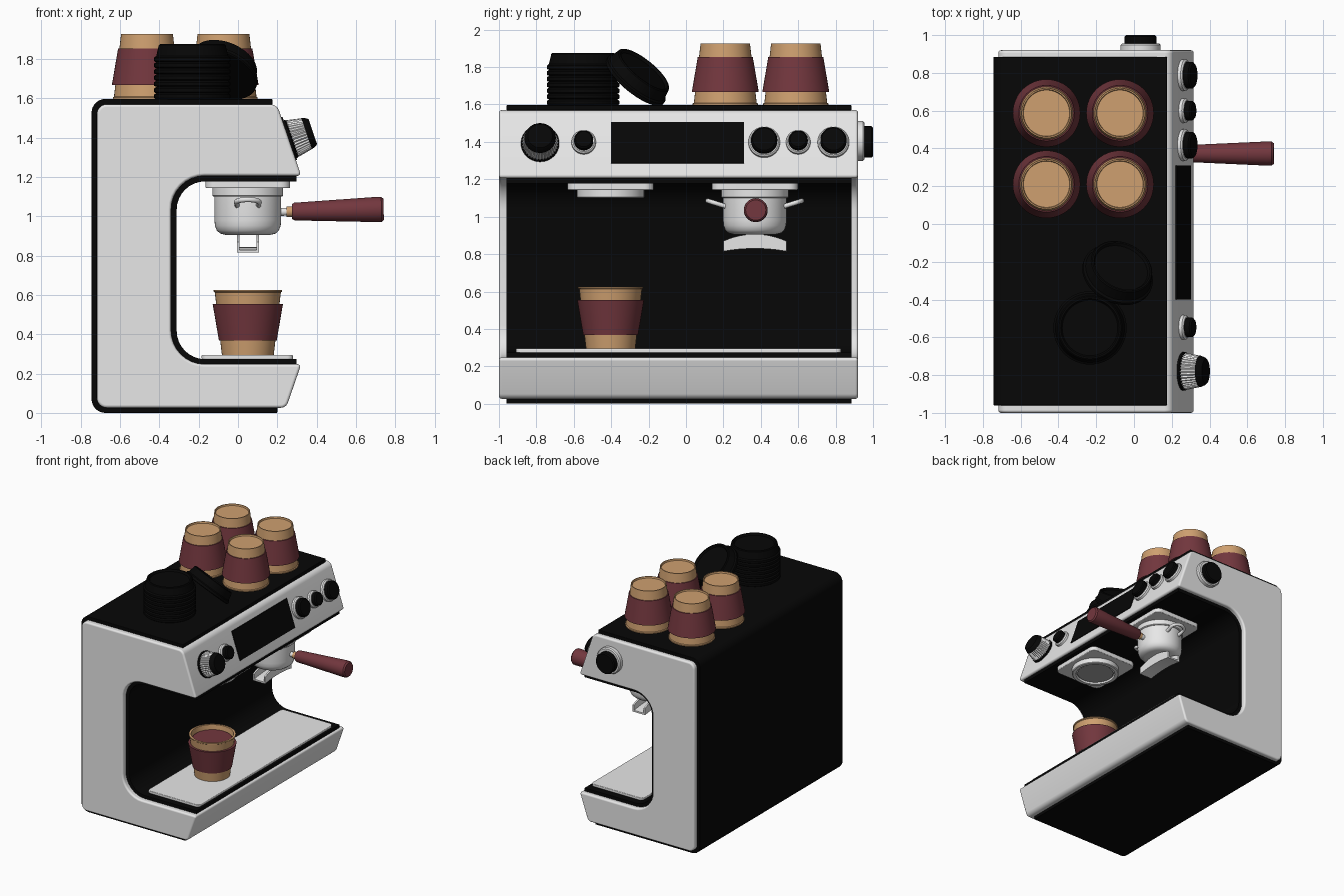
import bpy, bmesh, math
from mathutils import Vector

cube = bpy.data.objects.get("Cube")
if cube:
    bpy.data.objects.remove(cube)


def material(name, rgb):
    m = bpy.data.materials.new(name)
    m.use_nodes = True
    m.diffuse_color = (*rgb, 1)
    m.node_tree.nodes["Principled BSDF"].inputs["Base Color"].default_value = (*rgb, 1)
    return m


WHITE = material("white_enamel", (0.8, 0.8, 0.8))
BLACK = material("black", (0.002, 0.002, 0.002))
MAROON = material("maroon", (0.17, 0.038, 0.048))
TAN = material("tan_card", (0.62, 0.35, 0.16))
STEEL = material("grey_mesh", (0.4, 0.4, 0.4))
UP = Vector((0, 0, 1))


def finish(name, bm, mat, bevel=0, segments=3):
    bmesh.ops.recalc_face_normals(bm, faces=bm.faces)
    me = bpy.data.meshes.new(name)
    bm.to_mesh(me)
    bm.free()
    me.materials.append(mat)
    ob = bpy.data.objects.new(name, me)
    bpy.context.collection.objects.link(ob)
    bpy.ops.object.select_all(action="DESELECT")
    ob.select_set(True)
    bpy.context.view_layer.objects.active = ob
    bpy.ops.object.shade_smooth_by_angle(angle=math.radians(32))
    if bevel:
        b = ob.modifiers.new("bevel", "BEVEL")
        b.width, b.segments, b.harden_normals = bevel, segments, True
        b.limit_method, b.angle_limit = "ANGLE", math.radians(32)
    return ob


def fillet(points, steps=8):
    """Round each (a, b, radius) corner of a closed outline."""
    out = []
    for i, (a, b, r) in enumerate(points):
        p = Vector((a, b))
        if not r:
            out.append(p)
            continue
        u = (Vector(points[i - 1][:2]) - p).normalized()
        v = (Vector(points[(i + 1) % len(points)][:2]) - p).normalized()
        half = u.angle(v) / 2
        c = p + (u + v).normalized() * (r / math.sin(half))
        s, e = p + u * (r / math.tan(half)) - c, p + v * (r / math.tan(half)) - c
        for k in range(steps + 1):
            out.append(c + s.slerp(e, k / steps).normalized() * r)
    return out


def extrude(name, outline, lo, hi, mat, axis="y", bevel=0):
    """Sweep an outline along y (outline is x, z) or z (outline is x, y)."""
    bm = bmesh.new()
    place = (lambda p, t: (p[0], t, p[1])) if axis == "y" else (lambda p, t: (p[0], p[1], t))
    f = bm.faces.new([bm.verts.new(place(p, lo)) for p in outline])
    g = bmesh.ops.extrude_face_region(bm, geom=[f], use_keep_orig=True)["geom"]
    vec = Vector(place((0, 0), hi - lo))
    bmesh.ops.translate(bm, verts=[v for v in g if isinstance(v, bmesh.types.BMVert)], vec=vec)
    return finish(name, bm, mat, bevel)


def slab(name, x0, x1, y0, y1, z0, z1, r, mat, bevel=0.006):
    outline = fillet([(x0, y0, r), (x1, y0, r), (x1, y1, r), (x0, y1, r)])
    return extrude(name, outline, z0, z1, mat, "z", bevel)


def lathe(name, profile, mat, loc=(0, 0, 0), axis=UP, n=48, rib=0):
    """Revolve (radius, height) points about an axis; rib notches every other step."""
    bm = bmesh.new()
    rings = []
    for r, h in profile:
        if r == 0:
            rings.append([bm.verts.new((0, 0, h))] * n)
            continue
        ring = []
        for i in range(n):
            a, q = math.tau * i / n, r * (1 - rib * (i % 2))
            ring.append(bm.verts.new((q * math.cos(a), q * math.sin(a), h)))
        rings.append(ring)
    if profile[0][0]:
        rings.append(rings[0])
    for A, B in zip(rings, rings[1:]):
        for i in range(n):
            j = (i + 1) % n
            quad = list(dict.fromkeys((A[i], A[j], B[j], B[i])))
            if len(quad) > 2:
                bm.faces.new(quad)
    ob = finish(name, bm, mat)
    ob.location = loc
    ob.rotation_mode = "QUATERNION"
    ob.rotation_quaternion = Vector(axis).to_track_quat("Z", "Y")
    return ob


def disc(name, r, h, mat, loc, axis=UP, top=None, base=0, **kw):
    t, c = top or r, 0.008
    return lathe(name, [(0, base), (r, base), (t, h - c), (t - c, h), (0, h)], mat, loc, axis, **kw)


# C-shaped body
body = fillet([(-0.718, 0.026, 0.05), (0.245, 0.026, 0.04), (0.322, 0.248, 0.015), (-0.34, 0.248, 0.17),
               (-0.34, 1.206, 0.17), (0.322, 1.206, 0.015), (0.198, 1.57, 0.05), (-0.718, 1.57, 0.05)])
extrude("body_shell", body, -1.0, 0.92, WHITE, bevel=0.02)

# Black wraps around the outside and inside the cavity
outer = fillet([(0.2, 0, 0), (0.2, 0.028, 0), (-0.717, 0.028, 0.05), (-0.717, 1.568, 0.05),
                (0.175, 1.568, 0), (0.175, 1.597, 0), (-0.745, 1.597, 0.07), (-0.745, 0, 0.07)])
extrude("outer_wrap", outer, -0.96, 0.885, BLACK, bevel=0.005)
inner = fillet([(0.297, 0.246, 0), (0.297, 0.273, 0), (-0.312, 0.273, 0.145), (-0.312, 1.178, 0.145),
                (0.297, 1.178, 0), (0.297, 1.208, 0), (-0.342, 1.208, 0.172), (-0.342, 0.246, 0.172)])
extrude("cavity_liner", inner, -0.96, 0.885, BLACK)
slab("drip_tray", -0.185, 0.28, -0.91, 0.83, 0.272, 0.295, 0.03, WHITE)

# Control panel on the sloping front
slope = Vector((0.364, 0, 0.124)).normalized()


def on_panel(y, z):
    return (0.322 - (z - 1.206) * 0.124 / 0.364, y, z)


for label, y, r in (("small_left", -0.547, 0.065), ("large_inner", 0.418, 0.084),
                    ("small_right", 0.6, 0.065), ("large_outer", 0.788, 0.084)):
    disc(label + "_ring", r, 0.025, WHITE, on_panel(y, 1.395), slope, base=-0.01)
    disc(label + "_button", r - 0.014, 0.062, BLACK, on_panel(y, 1.395), slope)
dial = on_panel(-0.78, 1.39)
disc("dial_base", 0.102, 0.02, BLACK, dial, slope, base=-0.01)
lathe("dial_grip", [(0, 0), (0.1, 0.01), (0.082, 0.1), (0, 0.1)], WHITE, dial, slope, n=72, rib=0.06)
disc("dial_cap", 0.084, 0.128, BLACK, dial, slope, top=0.074, base=0.095)
z0, z1 = 1.284, 1.504
x0, x1 = on_panel(0, z0)[0], on_panel(0, z1)[0]
screen = [(x0 - 0.01, z0), (x0 + 0.006, z0 + 0.002), (x1 + 0.006, z1 + 0.002), (x1 - 0.01, z1)]
extrude("display", screen, -0.4, 0.31, BLACK)

# Knob on the end panel
disc("end_ring", 0.106, 0.04, WHITE, (0.035, 0.915, 1.405), (0, 1, 0))
disc("end_knob", 0.084, 0.085, BLACK, (0.035, 0.915, 1.4), (0, 1, 0))

# Brew heads
GX, GY, EY = 0.05, 0.368, -0.403
for label, y in (("right", GY), ("left", EY)):
    slab(label + "_head_plate", GX - 0.215, GX + 0.215, y - 0.23, y + 0.23, 1.143, 1.182, 0.05, WHITE)
    lathe(label + "_head_ring", [(0, 1.15), (0.18, 1.15), (0.18, 1.105), (0.174, 1.1), (0.15, 1.1),
                                 (0.145, 1.115), (0, 1.115)], WHITE, (GX, y, 0))
disc("shower_screen", 0.138, 1.116, STEEL, (GX, EY, 0), base=1.108)

# Filter holder with handle, side lugs and spout
bowl = [(0, 0.906), (0.115, 0.906), (0.14, 0.912), (0.158, 0.928), (0.167, 0.952), (0.17, 0.98),
        (0.17, 1.105), (0, 1.105)]
lathe("filter_bowl", bowl, WHITE, (GX, GY, 0))
along = Vector((1, 0, 0.025))
grip = (0.275, GY + 0.005, 1.024)
lathe("handle_stub", [(0, -0.08), (0.02, -0.08), (0.02, -0.02), (0, -0.02)], WHITE, grip, along)
disc("handle_ferrule", 0.027, 0.01, TAN, grip, along, base=-0.028)
lathe("handle", [(0, 0), (0.038, 0), (0.045, 0.012), (0.064, 0.43), (0.063, 0.455), (0.054, 0.466),
                 (0, 0.466)], MAROON, grip, along, n=32)
for label, s in (("near", -1), ("far", 1)):
    cu = bpy.data.curves.new(label + "_lug", "CURVE")
    cu.dimensions, cu.bevel_depth, cu.bevel_resolution = "3D", 0.013, 3
    sp = cu.splines.new("BEZIER")
    path = [(-0.055, 0.155, 1.055), (-0.045, 0.235, 1.08), (0.045, 0.235, 1.08), (0.055, 0.155, 1.055)]
    sp.bezier_points.add(len(path) - 1)
    for bp, (x, y, z) in zip(sp.bezier_points, path):
        bp.co = (GX + x, GY + s * y, z)
        bp.handle_left_type = bp.handle_right_type = "AUTO"
    cu.materials.append(WHITE)
    bpy.context.collection.objects.link(bpy.data.objects.new(label + "_lug", cu))

bm = bmesh.new()
rows = []
for k in range(13):
    t = k / 6 - 1
    floor, rim = 0.83 - 0.015 * t * t, 0.907 - 0.037 * t * t
    section = [(-0.056, rim), (-0.056, floor), (0.056, floor), (0.056, rim),
               (0.043, rim), (0.043, floor + 0.013), (-0.043, floor + 0.013), (-0.043, rim)]
    rows.append([bm.verts.new((GX + x, GY + 0.168 * t, z)) for x, z in section])
for A, B in zip(rows, rows[1:]):
    for i in range(8):
        j = (i + 1) % 8
        bm.faces.new((A[i], A[j], B[j], B[i]))
for end in (rows[0], rows[-1]):
    for q in ((0, 1, 6, 7), (1, 2, 5, 6), (2, 3, 4, 5)):
        bm.faces.new([end[i] for i in q])
finish("spout", bm, WHITE)


# Paper cups: one upright on the tray, four upside down on the roof
def cup(label, x, y, z, flip=False):
    card = [(0, 0.012), (0.122, 0.012), (0.125, 0), (0.132, 0), (0.168, 0.318), (0.174, 0.322),
            (0.174, 0.33), (0.158, 0.33), (0.122, 0.024), (0, 0.024)]
    band = [(0.138, 0.073), (0.147, 0.073), (0.179, 0.26), (0.158, 0.26)]
    if flip:
        card, band = ([(r, 0.33 - h) for r, h in p] for p in (card, band))
    lathe(label, card, TAN, (x, y, z))
    lathe(label + "_sleeve", band, MAROON, (x, y, z))


cup("tray_cup", GX, EY, 0.295)
disc("drink", 0.154, 0.295, MAROON, (GX, EY, 0.295), base=0.286)
for i, x in enumerate((-0.463, -0.074)):
    for j, y in enumerate((0.21, 0.587)):
        cup(f"roof_cup_{2 * i + j + 1}", x, y, 1.597, True)

# Stack of lids with one leaning against it
lid = [(0, 0), (0.188, 0), (0.194, 0.005), (0.194, 0.022), (0.183, 0.03), (0.17, 0.085),
       (0.164, 0.09), (0.155, 0.09), (0.147, 0.075), (0, 0.075)]
for i in range(7):
    lathe(f"stacked_lid_{i + 1}", lid, BLACK, (-0.233, -0.55, 1.597 + 0.0315 * i))
tilt = Vector((0.31, 0.6, 0.74)).normalized()
lathe("leaning_lid", lid, BLACK, Vector((-0.085, -0.265, 1.735)) - tilt * 0.02, tilt)
